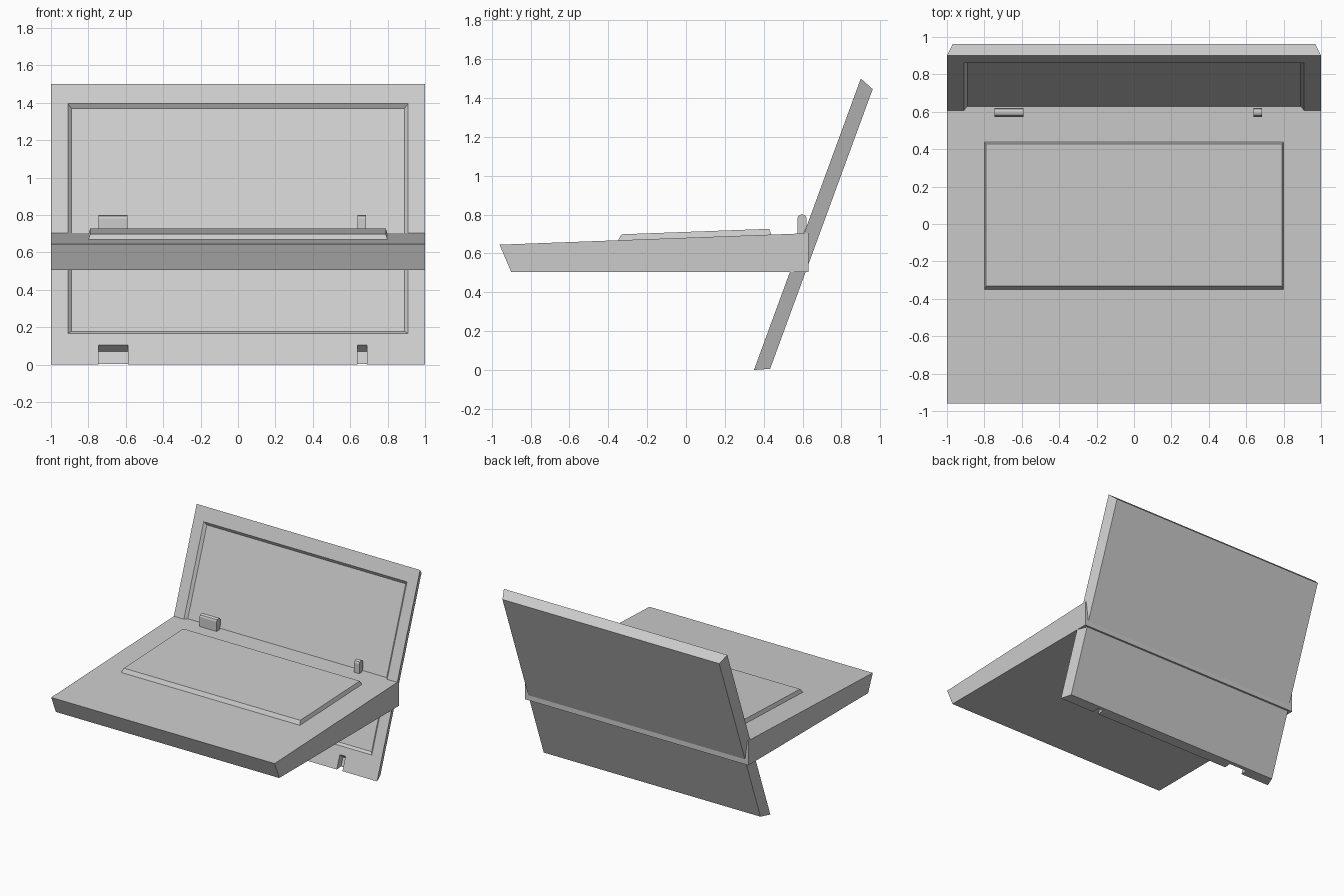
import bpy
import bmesh
from mathutils import Vector

cube = bpy.data.objects.get("Cube")
if cube:
    bpy.data.objects.remove(cube)

grey = bpy.data.materials.new("plain_grey")
grey.use_nodes = True
grey.diffuse_color = (0.6, 0.6, 0.6, 1)
grey.node_tree.nodes["Principled BSDF"].inputs["Base Color"].default_value = (0.6, 0.6, 0.6, 1)


def loft(name, ring_a, ring_b):
    """Solid between two matching rings of points."""
    bm = bmesh.new()
    a = [bm.verts.new(p) for p in ring_a]
    b = [bm.verts.new(p) for p in ring_b]
    bm.faces.new(a)
    bm.faces.new(b)
    for i in range(len(a)):
        j = (i + 1) % len(a)
        bm.faces.new((a[i], a[j], b[j], b[i]))
    bmesh.ops.recalc_face_normals(bm, faces=bm.faces)
    mesh = bpy.data.meshes.new(name)
    bm.to_mesh(mesh)
    bm.free()
    mesh.materials.append(grey)
    obj = bpy.data.objects.new(name, mesh)
    bpy.context.collection.objects.link(obj)
    return obj


def prism(name, profile, x0, x1):
    """Side profile (y, z) extruded across x."""
    return loft(name, [(x0, y, z) for y, z in profile], [(x1, y, z) for y, z in profile])


def slab(name, frame, near, w0, far, w1):
    """Tapered slab between rectangles (x0, x1, v0, v1) on a tilted plane."""
    origin, along, deep = frame

    def ring(rect, w):
        x0, x1, v0, v1 = rect
        return [origin + Vector((x, 0, 0)) + along * v + deep * w
                for x, v in ((x0, v0), (x1, v0), (x1, v1), (x0, v1))]
    return loft(name, ring(near, w0), ring(far, w1))


def cut(target, cutter):
    cutter.hide_render = True
    mod = target.modifiers.new("cut", 'BOOLEAN')
    mod.operation = 'DIFFERENCE'
    mod.solver = 'EXACT'
    mod.object = cutter
    bpy.context.view_layer.objects.active = target
    bpy.ops.object.modifier_apply(modifier=mod.name)
    bpy.data.objects.remove(cutter)


# Wedge-shaped base
prism("base", [(-0.96, 0.645), (-0.90, 0.505), (0.631, 0.505), (0.631, 0.704)], -1, 1)

# Raised panel lying on the sloping top of the base
slope = Vector((0, 1.591, 0.059)).normalized()
top_frame = (Vector((0, -0.96, 0.645)), slope, Vector((0, -slope.z, slope.y)))
slab("raised_panel", top_frame, (-0.8, 0.8, 0.61, 1.4), 0,
     (-0.79, 0.79, 0.63, 1.391), 0.03)

# Tilted lid, tapering towards its back
lean = Vector((0, 0.55, 1.5)).normalized()
lid_frame = (Vector((0, 0.35, 0)), lean, Vector((0, lean.z, -lean.y)))
lid = slab("lid", lid_frame, (-1, 1, 0, 1.598), 0, (-0.97, 0.97, 0.034, 1.568), 0.076)

# Shallow recess in the lid's front
cut(lid, slab("recess_cutter", lid_frame, (-0.92, 0.92, 0.167, 1.496), -0.01,
              (-0.89, 0.89, 0.197, 1.466), 0.02))

# Two latch hooks on the base, with matching notches in the lid's lower edge
hook = [(0.573, 0.68), (0.573, 0.78), (0.579, 0.794), (0.59, 0.8), (0.604, 0.8),
        (0.615, 0.794), (0.621, 0.78), (0.621, 0.74), (0.605, 0.7), (0.605, 0.68)]
for side, x0, x1 in (("right", -0.745, -0.592), ("left", 0.639, 0.685)):
    prism(side + "_latch_hook", hook, x0, x1)
    cut(lid, slab("notch_cutter", lid_frame, (x0, x1 + 0.005, -0.05, 0.116), -0.01,
                  (x0, x1 + 0.005, -0.05, 0.093), 0.05))
